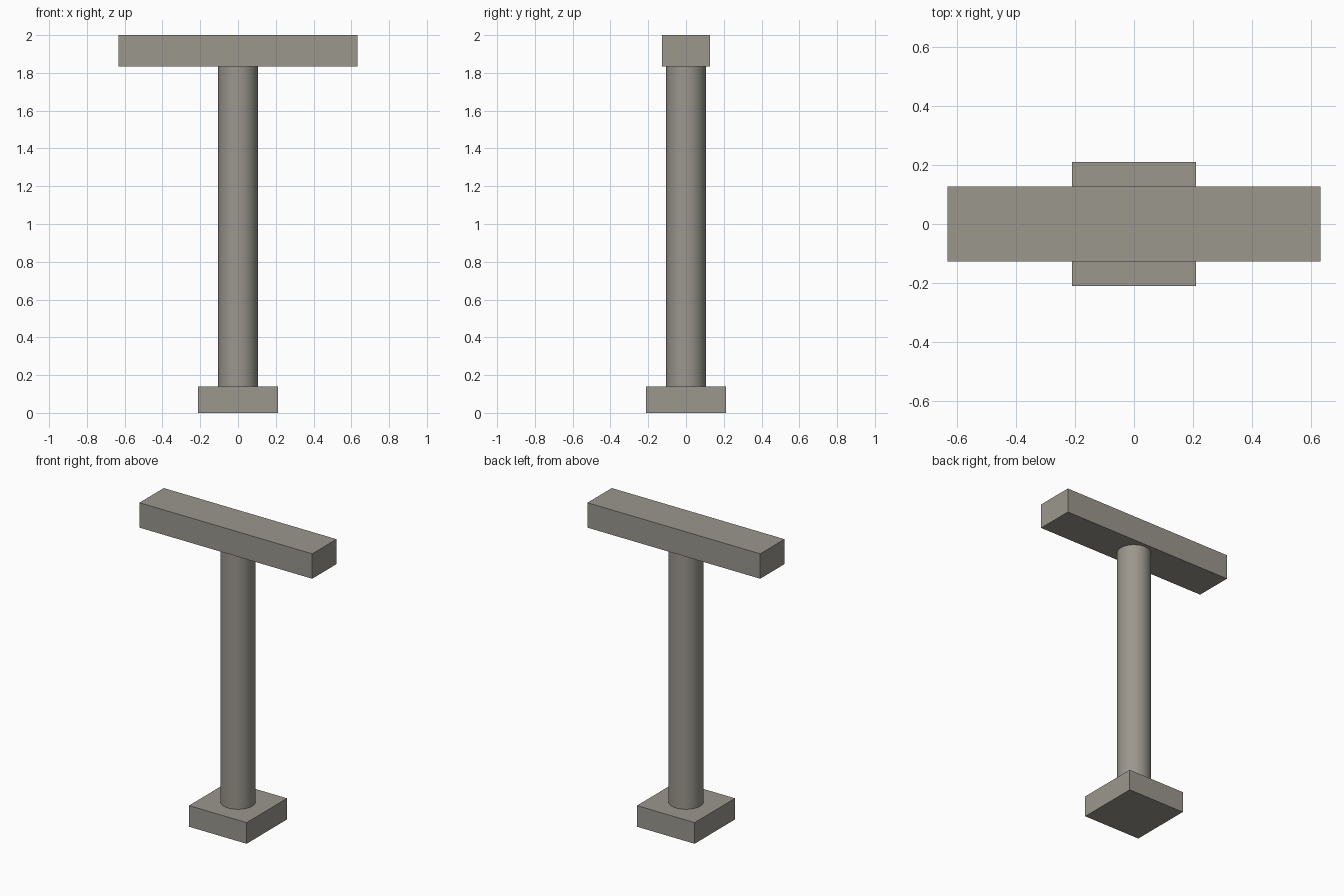
import bpy

# Remove the default cube
cube = bpy.data.objects.get("Cube")
if cube:
    bpy.data.objects.remove(cube, do_unlink=True)

# Single stone colour
STONE = (0.328, 0.309, 0.270, 1.0)
stone = bpy.data.materials.new("warm_grey_stone")
stone.use_nodes = True
stone.diffuse_color = STONE
stone.node_tree.nodes["Principled BSDF"].inputs["Base Color"].default_value = STONE

BASE_TOP = 0.14
BEAM_BOTTOM = 1.835
TOP = 2.0


def finish(name):
    obj = bpy.context.object
    obj.name = obj.data.name = name
    obj.data.materials.append(stone)
    return obj


def block(name, width, depth, z0, z1):
    bpy.ops.mesh.primitive_cube_add(size=1, location=(0, 0, (z0 + z1) / 2))
    bpy.context.object.scale = (width, depth, z1 - z0)
    bpy.ops.object.transform_apply(location=False, rotation=False, scale=True)
    return finish(name)


# Square foot and long cross beam
block("base_block", 0.422, 0.422, 0, BASE_TOP)
block("top_beam", 1.265, 0.254, BEAM_BOTTOM, TOP)

# Round shaft between them
bpy.ops.mesh.primitive_cylinder_add(
    vertices=48, radius=0.105, depth=BEAM_BOTTOM - BASE_TOP,
    location=(0, 0, (BASE_TOP + BEAM_BOTTOM) / 2))
finish("column_shaft")
bpy.ops.object.shade_smooth_by_angle()
